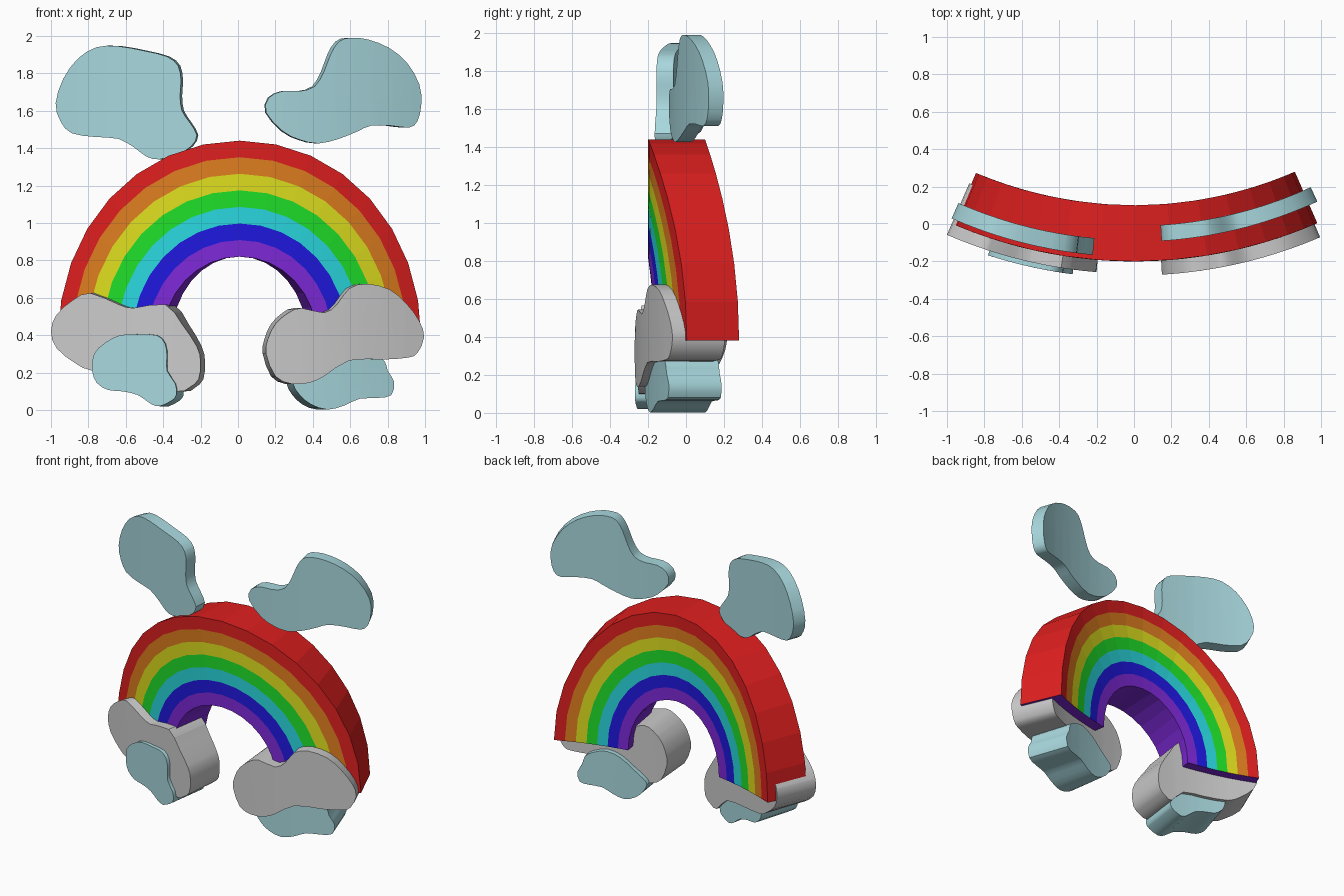
import bpy, bmesh, math
from mathutils import Vector

if "Cube" in bpy.data.objects:
    bpy.data.objects.remove(bpy.data.objects["Cube"])

CENTRE_Y = 2.25   # vertical axis that everything is bent around


def bend(theta, r, z):
    return Vector((r * math.sin(theta), CENTRE_Y - r * math.cos(theta), z))


def material(name, r, g, b):
    m = bpy.data.materials.new(name)
    m.diffuse_color = [(c / 255) ** 2.2 for c in (r, g, b)] + [1]
    m.use_nodes = True
    m.node_tree.nodes["Principled BSDF"].inputs["Base Color"].default_value = m.diffuse_color
    return m


def add_object(name, bm, mats):
    bmesh.ops.recalc_face_normals(bm, faces=bm.faces)
    me = bpy.data.meshes.new(name)
    bm.to_mesh(me)
    bm.free()
    for m in mats:
        me.materials.append(m)
    ob = bpy.data.objects.new(name, me)
    bpy.context.collection.objects.link(ob)
    return ob


def rainbow_arch(mats, segs=16, outer=1.06, inner=0.44, base=0.38, front=2.45, back=2.15):
    bm = bmesh.new()
    n = len(mats)

    def grid(r):
        rows = []
        for b in range(n + 1):
            rad = outer + (inner - outer) * b / n
            rows.append([bm.verts.new(bend((0.01 - rad * math.cos(math.pi * s / segs)) / 2.6, r,
                                           base + rad * math.sin(math.pi * s / segs)))
                         for s in range(segs + 1)])
        return rows

    def face(verts, mat):
        bm.faces.new(verts).material_index = mat

    f, k = grid(front), grid(back)
    for s in range(segs):
        for b in range(n):                       # coloured bands, front and back
            for g in (f, k):
                face((g[b][s], g[b][s + 1], g[b + 1][s + 1], g[b + 1][s]), b)
        for b, mat in ((0, 0), (n, n - 1)):      # outer and inner walls
            face((f[b][s], f[b][s + 1], k[b][s + 1], k[b][s]), mat)
    for s in (0, segs):                          # feet of the arch
        for b in range(n):
            face((f[b][s], f[b + 1][s], k[b + 1][s], k[b][s]), n - 1)
    return add_object("rainbow_arch", bm, mats)


def smooth_outline(pts):
    # closed Catmull-Rom curve, one extra point per segment
    out = []
    for i in range(len(pts)):
        a, b, c, d = (Vector(pts[(i + j) % len(pts)]) for j in (-1, 0, 1, 2))
        out += [b, (9 * (b + c) - a - d) / 16]
    return out


def cloud(name, pts, front, depth, mats):
    bm = bmesh.new()
    f = bm.faces.new([bm.verts.new((math.asin(x / front), 0, z)) for x, z in smooth_outline(pts)])
    # vertical cuts let the flat outline follow the bend
    for i in range(-9, 10):
        bmesh.ops.bisect_plane(bm, geom=bm.verts[:] + bm.edges[:] + bm.faces[:],
                               plane_co=(i * 0.045, 0, 0), plane_no=(1, 0, 0), dist=1e-4)
    ext = bmesh.ops.extrude_face_region(bm, geom=bm.faces[:], use_keep_orig=True)
    back = {v for v in ext["geom"] if isinstance(v, bmesh.types.BMVert)}
    for v in bm.verts:
        v.co = bend(v.co.x, front - (depth if v in back else 0), v.co.z)
    ob = add_object(name, bm, mats)
    bpy.ops.object.select_all(action='DESELECT')
    ob.select_set(True)
    bpy.context.view_layer.objects.active = ob
    bpy.ops.object.shade_smooth_by_angle(angle=math.radians(35))


# Rainbow, outermost band first
rainbow_arch([material("red", 222, 36, 36), material("orange", 222, 125, 36),
              material("yellow", 222, 222, 36), material("green", 36, 222, 45),
              material("cyan", 45, 215, 222), material("blue", 36, 30, 222),
              material("violet", 125, 45, 215)])

# Grey clouds around the feet
cloud("grey_cloud_left", [
    (-1, .42), (-.97, .51), (-.88, .59), (-.79, .625), (-.64, .565), (-.56, .545), (-.39, .565),
    (-.30, .46), (-.22, .34), (-.20, .26), (-.21, .165), (-.26, .12), (-.32, .10), (-.42, .19),
    (-.60, .20), (-.78, .21), (-.87, .25), (-.97, .33)], 2.515, 0.3, [])
cloud("grey_cloud_right", [
    (.15, .30), (.16, .38), (.20, .46), (.27, .52), (.34, .545), (.46, .52), (.53, .565),
    (.595, .65), (.69, .675), (.81, .645), (.90, .57), (.97, .475), (.995, .39), (.96, .305),
    (.91, .28), (.78, .27), (.595, .265), (.46, .18), (.38, .145), (.285, .14), (.20, .18)],
    2.525, 0.3, [])

# Pale blue clouds below the feet
blue = [material("pale_blue", 166, 214, 220)]
cloud("lower_cloud_left", [
    (-.78, .21), (-.77, .30), (-.71, .36), (-.63, .40), (-.535, .405), (-.435, .40), (-.39, .355),
    (-.38, .285), (-.38, .21), (-.335, .14), (-.33, .08), (-.355, .05), (-.42, .02), (-.47, .035),
    (-.535, .08), (-.62, .10), (-.695, .107), (-.755, .145)], 2.54, 0.3, blue)
cloud("lower_cloud_right", [
    (.295, .14), (.33, .08), (.39, .03), (.48, .002), (.57, .025), (.65, .06), (.75, .065),
    (.82, .08), (.835, .15), (.80, .21), (.785, .26), (.73, .30), (.62, .325), (.51, .295),
    (.41, .23), (.33, .18)], 2.485, 0.295, blue)

# Pale blue clouds in the sky
cloud("sky_cloud_left", [
    (-.975, 1.64), (-.935, 1.77), (-.855, 1.88), (-.755, 1.94), (-.64, 1.945), (-.50, 1.92),
    (-.38, 1.89), (-.32, 1.84), (-.305, 1.76), (-.31, 1.68), (-.30, 1.60), (-.26, 1.54),
    (-.22, 1.47), (-.25, 1.41), (-.32, 1.37), (-.42, 1.34), (-.49, 1.355), (-.55, 1.40),
    (-.64, 1.45), (-.765, 1.46), (-.89, 1.48), (-.95, 1.545)], 2.425, 0.09, blue)
cloud("sky_cloud_right", [
    (.15, 1.59), (.165, 1.67), (.24, 1.705), (.33, 1.705), (.41, 1.73), (.46, 1.81), (.495, 1.90),
    (.54, 1.97), (.605, 1.99), (.70, 1.98), (.81, 1.935), (.905, 1.855), (.97, 1.74),
    (.98, 1.635), (.96, 1.545), (.915, 1.51), (.82, 1.52), (.71, 1.52), (.64, 1.49),
    (.54, 1.45), (.43, 1.425), (.33, 1.445), (.24, 1.49)], 2.345, 0.085, blue)
